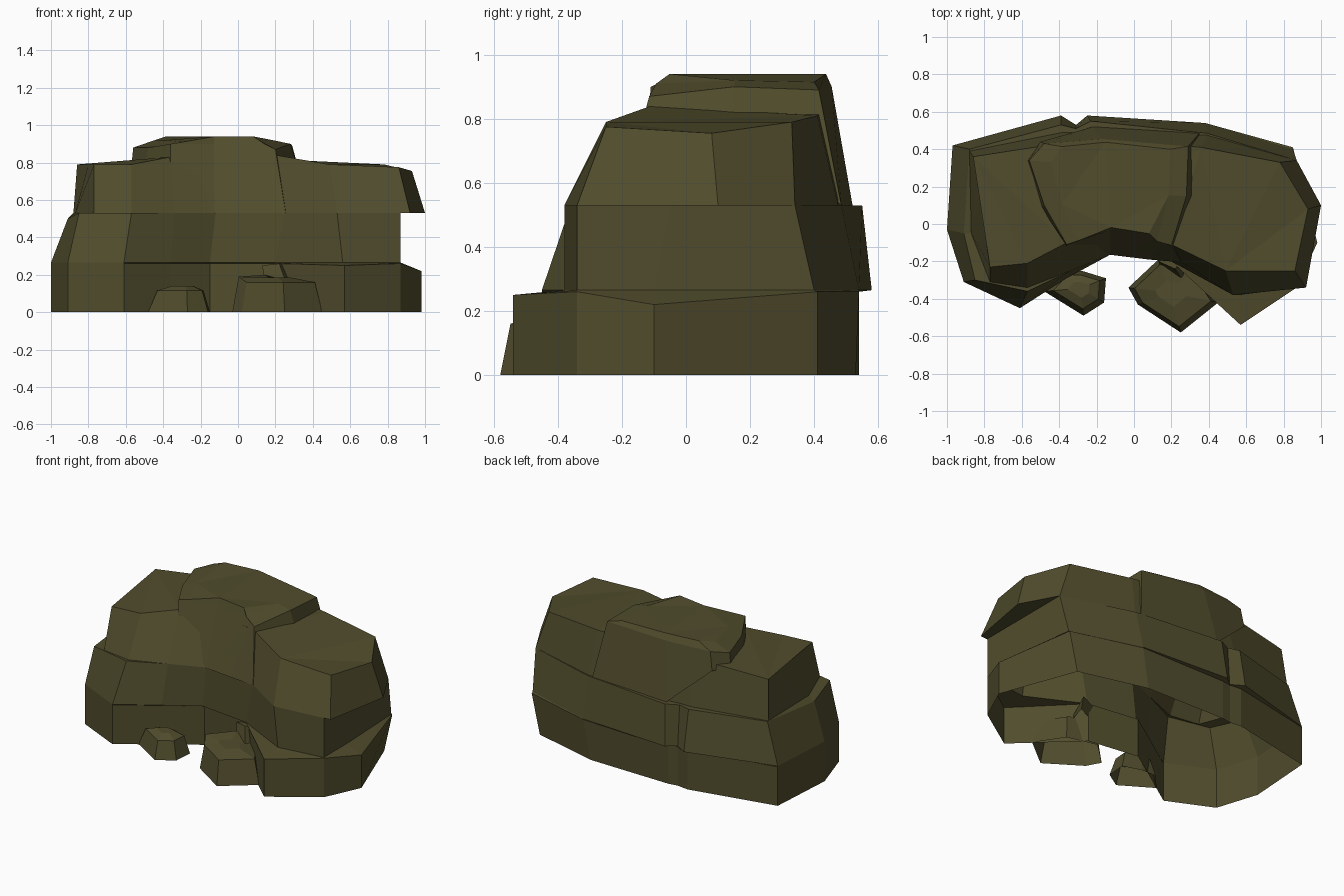
import bpy
import bmesh

# One flat olive rock colour
mat = bpy.data.materials.new("olive_rock")
mat.diffuse_color = (0.082, 0.073, 0.026, 1)


def loft(name, rings):
    """Skin equal-length rings of (x, y, z), open underneath, closed on top."""
    bm = bmesh.new()
    loops = [[bm.verts.new(p) for p in r] for r in rings]
    n = len(rings[0])
    for low, high in zip(loops, loops[1:]):
        for i in range(n):
            j = (i + 1) % n
            bm.faces.new((low[i], low[j], high[j], high[i]))
    bm.faces.new(loops[-1])
    bmesh.ops.triangulate(bm, faces=[f for f in bm.faces if len(f.verts) > 4])
    me = bpy.data.meshes.new(name)
    bm.to_mesh(me)
    bm.free()
    me.materials.append(mat)
    ob = bpy.data.objects.new(name, me)
    bpy.context.collection.objects.link(ob)
    return ob


def flat(outline, z, changes=None):
    """Lift an outline to height z, with a few corners at other heights."""
    changes = changes or {}
    return [(x, y, changes.get(i, z)) for i, (x, y) in enumerate(outline)]


# Outlines run counter-clockwise from the left side, all with the same corners
base = [(-1, -.03), (-.91, -.31), (-.61, -.45), (-.36, -.28), (-.15, -.14),
        (.2, -.19), (.57, -.54), (.87, -.34), (.98, -.10), (.85, .41),
        (.38, .54), (-.25, .54), (-.31, .53), (-.39, .54), (-.97, .42)]
foot = base[:9] + [(.79, .41), (.33, .53)] + base[11:]
mid_low = [(-1, -.03), (-.91, -.31), (-.61, -.45), (-.36, -.29), (-.15, -.16),
           (.2, -.2), (.56, -.38), (.87, -.34), (.87, -.1), (.85, .40),
           (.38, .54), (-.25, .58), (-.31, .53), (-.39, .58), (-.97, .42)]
mid_high = [(-.91, -.05), (-.85, -.30), (-.57, -.36), (-.34, -.25), (-.12, -.16),
            (.25, -.2), (.53, -.38), (.87, -.34), (.87, -.05), (.87, .34),
            (.39, .485), (-.23, .55), (-.31, .51), (-.39, .53), (-.88, .40)]
upper_low = [(-.87, -.05), (-.77, -.31), (-.57, -.34), (-.34, -.25), (-.12, -.16),
             (.25, -.2), (.53, -.38), (.92, -.34), (1, .10), (.87, .34),
             (.39, .475), (-.21, .5), (-.30, .49), (-.38, .49), (-.88, .39)]
upper_high = [(-.80, .25), (-.77, -.23), (-.57, -.21), (-.36, -.10), (-.13, -.03),
              (.2, -.11), (.49, -.25), (.86, -.25), (.93, .08), (.78, .33),
              (.36, .41), (-.17, .45), (-.24, .45), (-.34, .44), (-.86, .36)]

# Main body: three stepped rock bands
loft("rock_body", [
    flat(foot, 0),
    flat(base, .26, {1: .235, 6: .25, 8: .22}),
    flat(mid_low, .265),
    flat(mid_high, .53, {0: .50}),
    flat(upper_low, .53),
    flat(upper_high, .79, {3: .83, 4: .84, 5: .84, 8: .755, 7: .775,
                           10: .81, 11: .84, 12: .84, 13: .83}),
])

# Raised cap; its front and back walls run down to the band below
cap_low = [(-.57, .34), (-.5, .09), (-.36, -.12), (-.125, -.165), (.08, -.19),
           (.255, -.205), (.32, .15), (.35, .485), (-.22, .52), (-.5, .44)]
cap_high = [(-.56, .34), (-.48, .10), (-.36, -.11), (-.13, -.035), (.14, -.07),
            (.2, -.115), (.28, .15), (.29, .415), (-.17, .455), (-.48, .43)]
loft("top_cap", [
    flat(cap_low, .78, {3: .53, 4: .53, 5: .53, 7: .53, 8: .53}),
    flat(cap_high, .90, {0: .88, 1: .88, 5: .87, 7: .89}),
    flat([(-.1 + (x + .1) * .75, .2 + (y - .2) * .93) for x, y in cap_high],
         .94, {0: .92, 1: .92, 2: .91, 5: .91, 6: .92, 7: .915}),
])


# Small loose stones in the front recess
def stone(name, outline, z, top_scale, changes=None):
    cx = sum(p[0] for p in outline) / len(outline)
    cy = sum(p[1] for p in outline) / len(outline)

    def shrink(s):
        return [(cx + (x - cx) * s, cy + (y - cy) * s) for x, y in outline]
    loft(name, [flat(outline, 0), flat(shrink(top_scale), z, changes),
                flat(shrink(.35), z + .025)])


stone("small_stone", [(-.48, -.36), (-.27, -.49), (-.16, -.42), (-.15, -.29),
                      (-.28, -.25), (-.38, -.25)], .115, .75)
stone("large_stone", [(-.03, -.34), (.02, -.43), (.25, -.58), (.45, -.42),
                      (.33, -.24), (.13, -.19)], .16, .85, {0: .19, 5: .20})

# Wedge chip hanging beneath the right overhang
loft("wedge_chip", [
    [(.14, -.22, .17), (.26, -.30, .15), (.28, -.16, .18)],
    [(.13, -.20, .25), (.22, -.24, .26), (.28, -.14, .26)],
])
